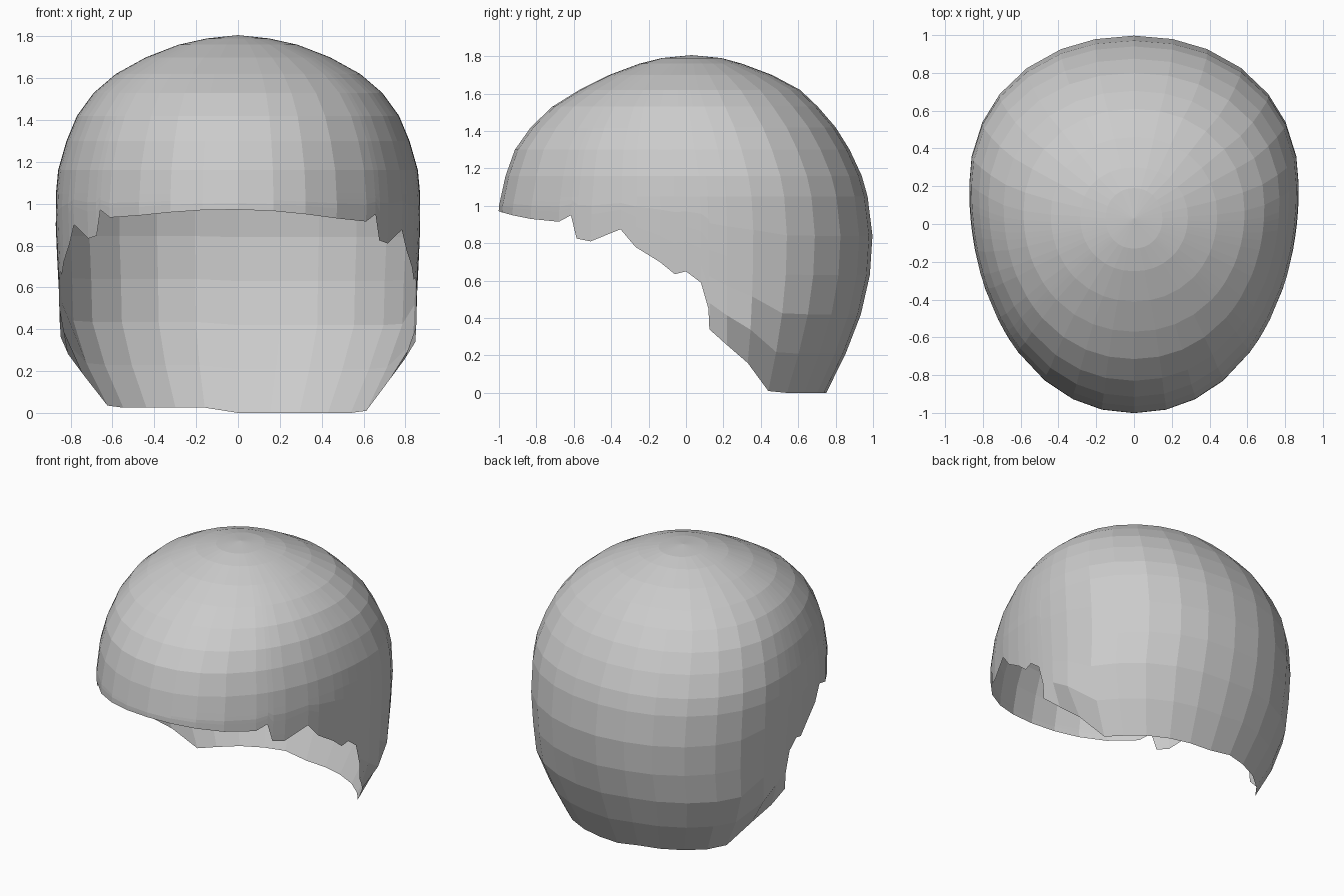
import bpy, bmesh
from math import sin, cos, acos, pi

if "Cube" in bpy.data.objects:
    bpy.data.objects.remove(bpy.data.objects["Cube"])

# Horizontal rings of the shell: z, front y, back y, y of widest point, half width
RINGS = [
    (0.00, -0.95, 0.75, 0.22, 0.66), (0.16, -0.97, 0.83, 0.22, 0.735),
    (0.34, -1.00, 0.915, 0.22, 0.85), (0.60, -1.01, 0.98, 0.22, 0.857),
    (0.80, -1.01, 1.00, 0.22, 0.868), (1.00, -1.00, 0.985, 0.22, 0.875),
    (1.16, -0.965, 0.94, 0.20, 0.86), (1.30, -0.915, 0.875, 0.17, 0.82),
    (1.42, -0.83, 0.80, 0.14, 0.77), (1.53, -0.715, 0.705, 0.10, 0.69),
    (1.62, -0.57, 0.61, 0.07, 0.585), (1.70, -0.41, 0.46, 0.05, 0.44),
    (1.76, -0.25, 0.30, 0.04, 0.285), (1.79, -0.13, 0.19, 0.03, 0.15),
]
TOP = (0, 0.03, 1.806)
# Jagged lower rim seen from the side: y, z
RIM = [(-0.83, 0.93), (-0.68, 0.915), (-0.615, 0.95), (-0.585, 0.825), (-0.51, 0.81),
       (-0.35, 0.875), (-0.27, 0.78), (-0.14, 0.70), (-0.06, 0.635), (0.0, 0.65),
       (0.08, 0.59), (0.12, 0.45), (0.125, 0.34), (0.22, 0.255), (0.33, 0.16), (0.44, 0.01)]
POWER = 2 / 2.1
LOW_ROWS = 5


def ring_at(z):
    for a, b in zip(RINGS, RINGS[1:]):
        if z <= b[0]:
            f = (z - a[0]) / (b[0] - a[0])
            return [p + (q - p) * f for p, q in zip(a, b)]
    return RINGS[-1]


def point(angle, z):
    """Point on the shell; angle 0 is the front, pi the back."""
    _, yf, yb, yc, w = ring_at(z)
    s, c = sin(angle), cos(angle)
    x = w * abs(s) ** POWER * (1 if s > 0 else -1)
    y = yc + abs(c) ** POWER * ((yf if c > 0 else yb) - yc)
    return x, y, z


def angle_of(y, z):
    _, yf, yb, yc, _ = ring_at(z)
    t = (y - yc) / ((yf if y < yc else yb) - yc)
    a = acos(t ** (1 / POWER))
    return a if y < yc else pi - a


# Columns of one side from front to back: angle, rim height
half = [(0.18, 0.965), (0.36, 0.95)]
half += [(angle_of(y, z), z) for y, z in RIM]
half += [(a, 0.0) for a in (2.2, 2.45, 2.7, 2.92)]
columns = [(0, 0.972)] + half + [(pi, 0.0)]
columns += [(-a, z + 0.025 * min(1, a)) for a, z in reversed(half)]

# Shell surface: rows from the rim up to the crown
bm = bmesh.new()
upper = [r[0] for r in RINGS if r[0] > 1.0]
grid = []
for a, low in columns:
    levels = [low + (1.05 - low) * i / LOW_ROWS for i in range(LOW_ROWS + 1)] + upper
    grid.append([bm.verts.new(point(a, z)) for z in levels])
crown = bm.verts.new(TOP)
for i, col in enumerate(grid):
    nxt = grid[(i + 1) % len(grid)]
    for j in range(len(col) - 1):
        bm.faces.new((col[j], nxt[j], nxt[j + 1], col[j + 1]))
    bm.faces.new((col[-1], nxt[-1], crown))
bmesh.ops.recalc_face_normals(bm, faces=bm.faces)
if crown.normal.z < 0 or sum(f.normal.z for f in crown.link_faces) < 0:
    bmesh.ops.reverse_faces(bm, faces=bm.faces)

mesh = bpy.data.meshes.new("head_cap")
bm.to_mesh(mesh)
bm.free()
bpy.context.collection.objects.link(bpy.data.objects.new("head_cap", mesh))
